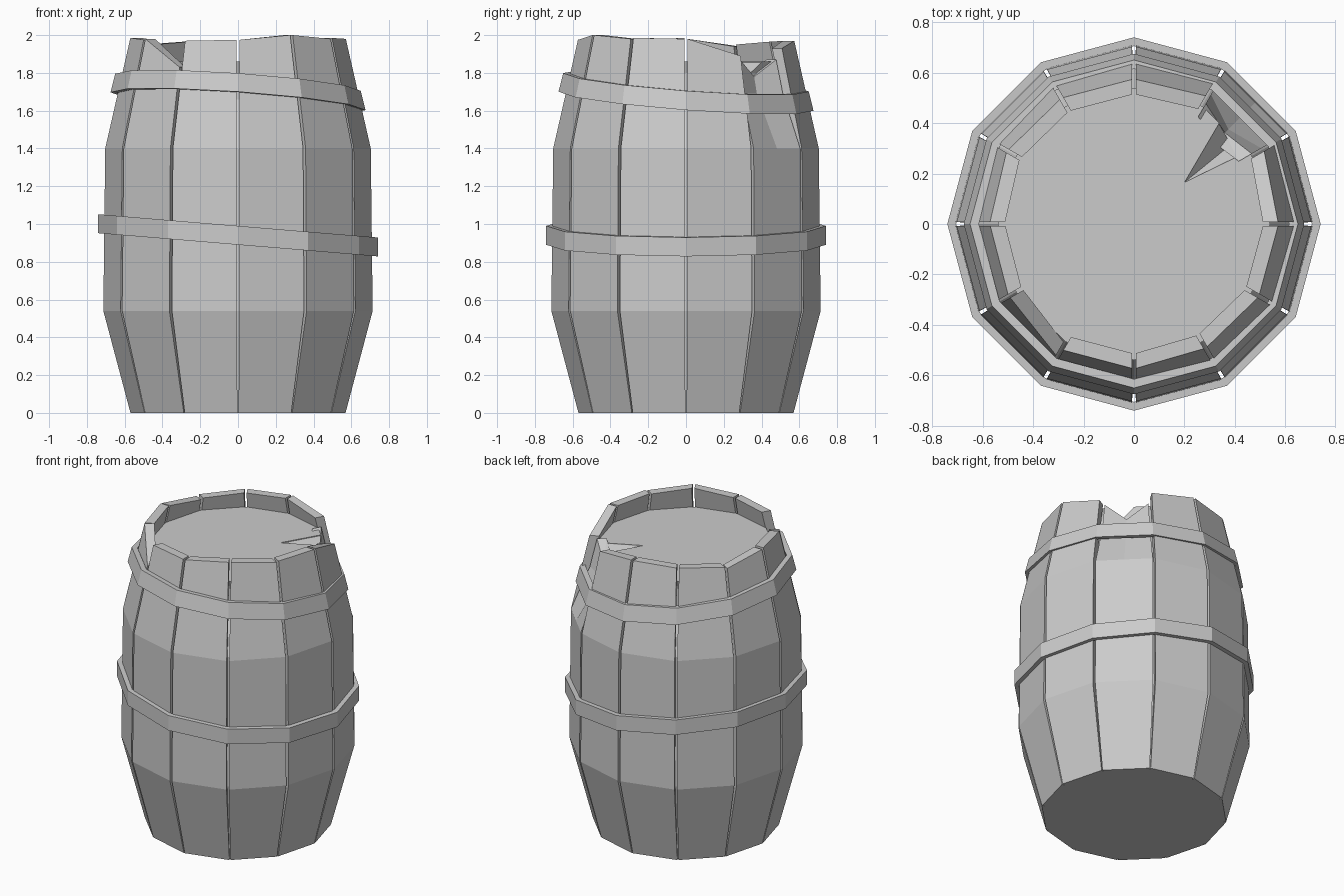
import bpy, bmesh, math
from mathutils import Vector

cube = bpy.data.objects.get("Cube")
if cube:
    bpy.data.objects.remove(cube, do_unlink=True)

grey = bpy.data.materials.new("worn_grey")
grey.use_nodes = True
COLOR = (0.6, 0.6, 0.6, 1)
grey.diffuse_color = COLOR
grey.node_tree.nodes["Principled BSDF"].inputs["Base Color"].default_value = COLOR

SIDES = 12
STEP = math.tau / SIDES
THICK = 0.06
PROFILE = [(0, 0.57), (0.54, 0.715), (1.4, 0.705), (1.98, 0.573)]


def radius_at(z):
    for (z0, r0), (z1, r1) in zip(PROFILE, PROFILE[1:]):
        if z <= z1:
            break
    return r0 + (r1 - r0) * (z - z0) / (z1 - z0)


def polar(r, a, z):
    return Vector((r * math.cos(a), r * math.sin(a), z))


def finish(name, bm):
    bmesh.ops.recalc_face_normals(bm, faces=bm.faces[:])
    mesh = bpy.data.meshes.new(name)
    bm.to_mesh(mesh)
    bm.free()
    mesh.materials.append(grey)
    obj = bpy.data.objects.new(name, mesh)
    bpy.context.collection.objects.link(obj)
    return obj


def loft(bm, loops, closed=False):
    """Bridge equal rings of points; cap the ends unless they close up."""
    rings = [[bm.verts.new(p) for p in loop] for loop in loops]
    pairs = list(zip(rings, rings[1:]))
    if closed:
        pairs.append((rings[-1], rings[0]))
    else:
        bm.faces.new(rings[0])
        bm.faces.new(rings[-1])
    for low, high in pairs:
        for i in range(len(low)):
            j = (i + 1) % len(low)
            bm.faces.new((low[i], low[j], high[j], high[i]))


def stave(index, tops, dents=None):
    """One plank; tops gives the rim height across its width."""
    n = len(tops)
    dents = dents or [0] * n
    heights = [0, 0.54, 1.4] + ([1.69] if any(dents) else []) + [None]
    loops = []
    for row in heights:
        outer, inner = [], []
        for c in range(n):
            z = tops[c] if row is None else row
            u = c / (n - 1)
            r = radius_at(z) - (dents[c] if z > 1.5 else 0)
            gap = 0.003 if z == 0 else 0.008
            for side, rad in ((outer, r), (inner, r - THICK)):
                a = polar(rad, index * STEP, z)
                b = polar(rad, (index + 1) * STEP, z)
                edge = (b - a).normalized() * gap
                side.append((a + edge).lerp(b - edge, u))
        loops.append(outer + inner[::-1])
    bm = bmesh.new()
    loft(bm, loops)
    bmesh.ops.triangulate(bm, faces=[f for f in bm.faces if len(f.verts) > 4])
    finish("stave_%d" % (index + 1), bm)


def hoop(name, z, r_low, r_high, tilt_x, tilt_y, height=0.1, thick=0.035):
    """Twelve-sided band lying on a tilted plane."""
    section = [(r_low, -height / 2), (r_high, height / 2),
               (r_high - thick, height / 2), (r_low - thick, -height / 2)]
    loops = []
    for i in range(SIDES):
        pts = [polar(r, i * STEP, z + h) for r, h in section]
        for p in pts:
            p.z += tilt_x * p.x + tilt_y * p.y
        loops.append(pts)
    bm = bmesh.new()
    loft(bm, loops, closed=True)
    finish(name, bm)


# Planks with uneven, broken rims; the second is smashed inward
TOPS = [(1.98, 1.89), (1.88, 1.78, 1.87), (1.93, 1.97), (1.97, 1.965),
        (1.965, 1.95), (1.94, 1.98), (1.985, 1.975), (1.98, 1.83),
        (1.97, 1.975), (1.975, 2.0), (2.0, 1.98), (1.985, 1.98)]
for k, tops in enumerate(TOPS):
    stave(k, tops, (0.05, 0.09, 0.04) if len(tops) == 3 else None)

# Inner drum closing the seams, with the recessed lid on top
bm = bmesh.new()
DRUM = [(0, 0.555), (0.54, 0.67), (1.4, 0.655), (1.66, 0.52), (1.8, 0.52), (1.86, 0.54)]
loft(bm, [[polar(r, i * STEP, z) for i in range(SIDES)] for z, r in DRUM])
drum = finish("drum_and_lid", bm)

# Splintered crack cut into the lid
bm = bmesh.new()
crack = [(0.2, 0.165, 1.855), (0.2, 0.165, 1.9), (0.42, 0.54, 1.9), (0.62, 0.37, 1.9),
         (0.42, 0.54, 1.855), (0.62, 0.37, 1.855), (0.55, 0.45, 1.7)]
bmesh.ops.convex_hull(bm, input=[bm.verts.new(p) for p in crack])
cutter = finish("crack_cutter", bm)
cutter.hide_render = True
cut = drum.modifiers.new("crack", 'BOOLEAN')
cut.operation = 'DIFFERENCE'
cut.solver = 'EXACT'
cut.object = cutter
bpy.context.view_layer.objects.active = drum
bpy.ops.object.modifier_apply(modifier=cut.name)
bpy.data.objects.remove(cutter, do_unlink=True)

# Slipped metal bands
hoop("top_hoop", 1.70, 0.675, 0.65, -0.07, -0.075)
hoop("middle_hoop", 0.94, 0.74, 0.74, -0.083, 0)
